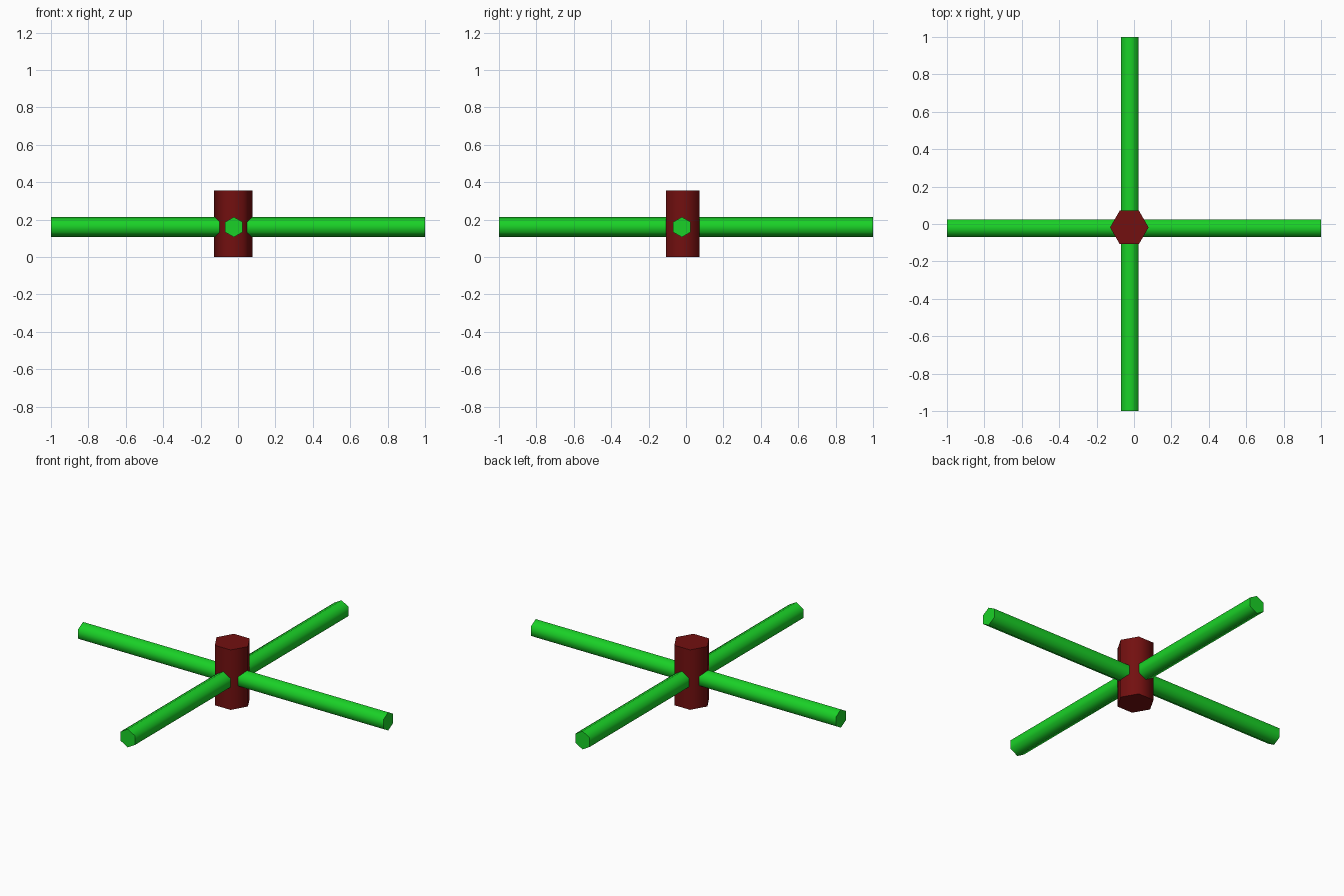
import bpy
from math import radians

if "Cube" in bpy.data.objects:
    bpy.data.objects.remove(bpy.data.objects["Cube"])


def material(name, color):
    mat = bpy.data.materials.new(name)
    mat.diffuse_color = color
    mat.use_nodes = True
    mat.node_tree.nodes["Principled BSDF"].inputs["Base Color"].default_value = mat.diffuse_color
    return mat


def hex_rod(name, radius, length, location, rotation, mat):
    """Six-sided rod with rounded-looking sides and crisp end caps."""
    bpy.ops.mesh.primitive_cylinder_add(vertices=6, radius=radius, depth=length,
                                        location=location, rotation=rotation)
    rod = bpy.context.object
    rod.name = name
    rod.data.materials.append(mat)
    bpy.ops.object.shade_smooth_by_angle(angle=radians(65))
    return rod


green = material("green", (0.01, 0.64, 0.02, 1))
red = material("dark_red", (0.17, 0.005, 0.005, 1))

# Upright hub, corners pointing along x
hex_rod("hub", 0.103, 0.355, (-0.025, -0.018, 0.1775), (0, 0, radians(30)), red)

# Crossed arms, corners pointing up and down
hex_rod("arm_side_to_side", 0.054, 2.0, (0, -0.022, 0.16), (radians(90), 0, radians(90)), green)
hex_rod("arm_front_to_back", 0.054, 2.0, (-0.022, 0, 0.16), (radians(90), 0, 0), green)
